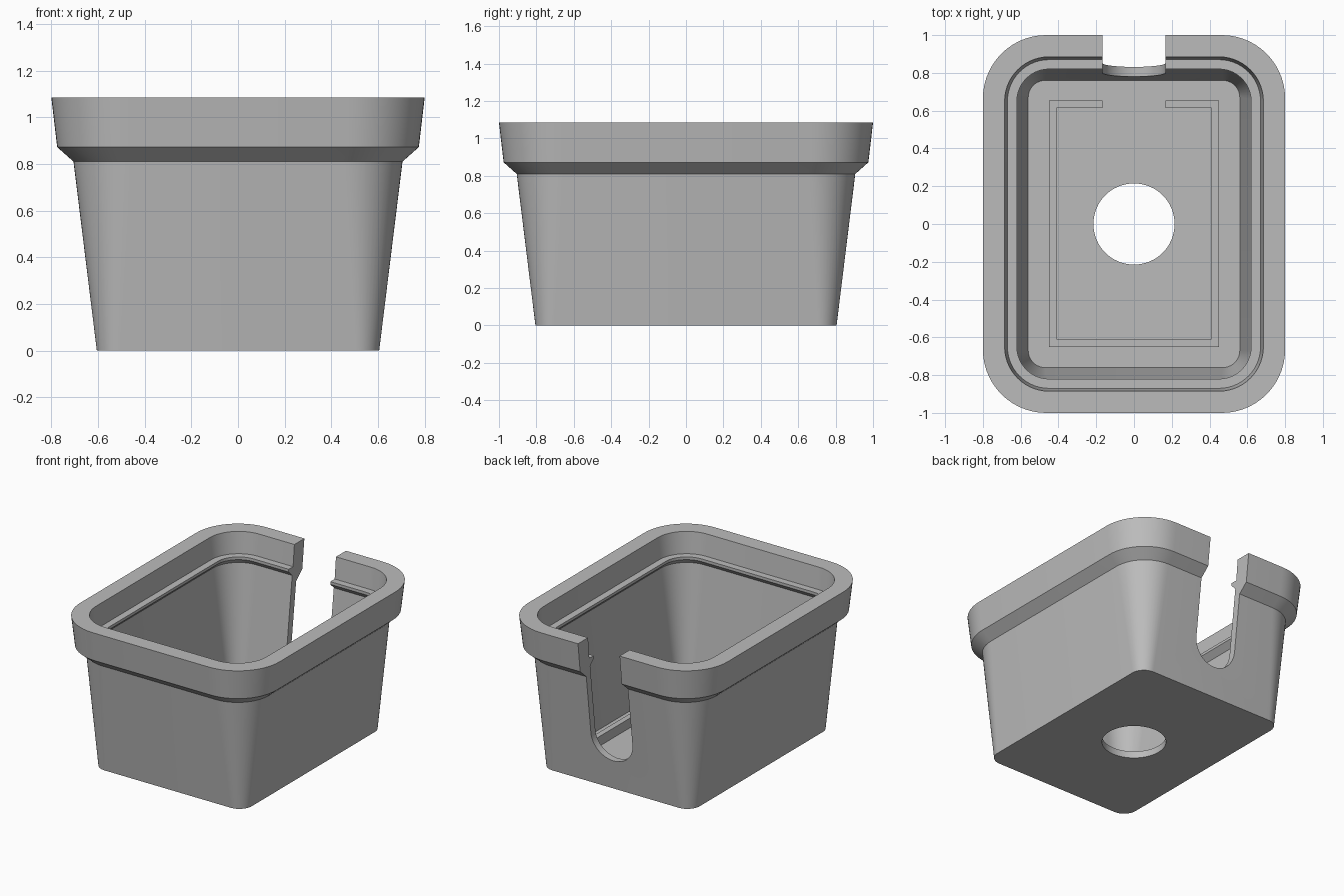
import bpy, bmesh, math

cube = bpy.data.objects.get("Cube")
if cube:
    bpy.data.objects.remove(cube, do_unlink=True)

grey = bpy.data.materials.new("plain_grey")
grey.use_nodes = True
grey.diffuse_color = (0.5, 0.5, 0.5, 1)
grey.node_tree.nodes["Principled BSDF"].inputs["Base Color"].default_value = (0.5, 0.5, 0.5, 1)

ARC = 14          # segments per rounded corner
LENGTHEN = 0.2    # depth half-size minus width half-size
SLOT = 0.167      # half width of the back slot


def make_object(name, bm):
    bmesh.ops.recalc_face_normals(bm, faces=bm.faces)
    mesh = bpy.data.meshes.new(name)
    bm.to_mesh(mesh)
    bm.free()
    mesh.materials.append(grey)
    obj = bpy.data.objects.new(name, mesh)
    bpy.context.collection.objects.link(obj)
    return obj


def rounded_ring(bm, half, radius, z):
    verts = []
    corners = ((1, 1), (-1, 1), (-1, -1), (1, -1))
    for quarter, (sx, sy) in enumerate(corners):
        for i in range(ARC + 1):
            a = (quarter + i / ARC) * math.pi / 2
            verts.append(bm.verts.new((
                sx * (half - radius) + radius * math.cos(a),
                sy * (half + LENGTHEN - radius) + radius * math.sin(a), z)))
    return verts


def prism(name, points, offset, place):
    bm = bmesh.new()
    face = bm.faces.new([bm.verts.new(place(*p)) for p in points])
    extruded = bmesh.ops.extrude_face_region(bm, geom=[face])["geom"]
    moved = [g for g in extruded if isinstance(g, bmesh.types.BMVert)]
    bmesh.ops.translate(bm, verts=moved, vec=offset)
    return make_object(name, bm)


def cut(target, cutter):
    cutter.hide_render = True
    mod = target.modifiers.new("cut", 'BOOLEAN')
    mod.operation = 'DIFFERENCE'
    mod.solver = 'EXACT'
    mod.object = cutter
    bpy.context.view_layer.objects.active = target
    bpy.ops.object.modifier_apply(modifier=mod.name)
    bpy.data.objects.remove(cutter, do_unlink=True)


# Tapered box with rim and inner lip: half width, corner radius, height
profile = [
    (0.605, 0.10, 0.0), (0.705, 0.25, 0.81), (0.775, 0.31, 0.872),
    (0.80, 0.335, 1.085),
    (0.685, 0.235, 1.085), (0.67, 0.22, 0.93), (0.62, 0.17, 0.93),
    (0.62, 0.17, 0.91), (0.66, 0.205, 0.87), (0.56, 0.09, 0.05),
]
bm = bmesh.new()
rings = [rounded_ring(bm, *row) for row in profile]
for low, high in zip(rings, rings[1:]):
    for i in range(len(low)):
        j = (i + 1) % len(low)
        bm.faces.new((low[i], low[j], high[j], high[i]))
bm.faces.new(rings[0])
bm.faces.new(rings[-1])
box = make_object("box_body", bm)

# Drain hole in the floor
hole = [(0.215 * math.cos(i * math.tau / 64), 0.215 * math.sin(i * math.tau / 64))
        for i in range(64)]
cut(box, prism("hole_cutter", hole, (0, 0, 0.4), lambda x, y: (x, y, -0.2)))

# Round-bottomed slot through the back wall
slot_base = 0.215 + SLOT
slot = [(SLOT * math.cos(a), slot_base + SLOT * math.sin(a))
        for a in (math.pi + i * math.pi / 24 for i in range(25))]
slot += [(SLOT, 1.4), (-SLOT, 1.4)]
cut(box, prism("slot_cutter", slot, (0, 0.7, 0), lambda x, z: (x, 0.5, z)))

# Low locating ridge on the floor, open at the slot
half_ridge = [(SLOT, 0.615), (0.41, 0.615), (0.41, -0.61)]
outer_ridge = [(0.45, -0.65), (0.45, 0.655), (SLOT, 0.655)]


def mirrored(points):
    return [(-x, y) for x, y in reversed(points)]


outline = half_ridge + mirrored(half_ridge) + mirrored(outer_ridge) + outer_ridge
# Walk inner edge right to left, then outer edge back again
outline = (half_ridge + mirrored(half_ridge)
           + [(-x, y) for x, y in reversed(outer_ridge)] + outer_ridge)
ridge = prism("floor_ridge", outline, (0, 0, 0.08), lambda x, y: (x, y, 0.04))

for obj in (box, ridge):
    bpy.ops.object.select_all(action='DESELECT')
    obj.select_set(True)
    bpy.context.view_layer.objects.active = obj
    bpy.ops.object.shade_smooth_by_angle(angle=math.radians(25))
